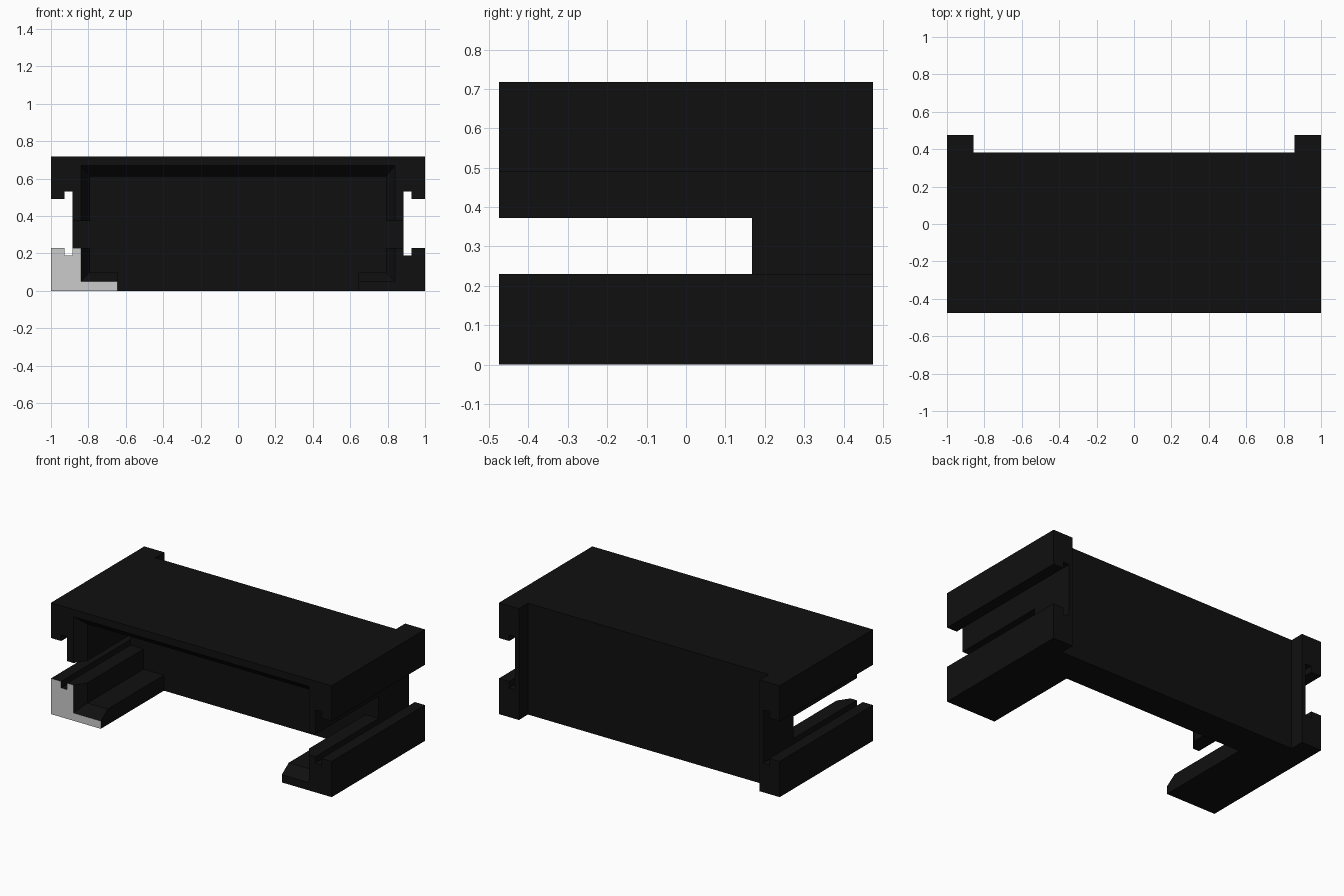
import bpy, bmesh

if "Cube" in bpy.data.objects:
    bpy.data.objects.remove(bpy.data.objects["Cube"])

FRONT, BACK = -0.475, 0.475
REAR_BLOCK = 0.168   # front of the solid rear block
TOP = 0.717


def loft(name, rings):
    """Solid through a series of (y, [(x, z), ...]) cross-sections."""
    bm = bmesh.new()
    loops = [[bm.verts.new((x, y, z)) for x, z in pts] for y, pts in rings]
    n = len(loops[0])
    for a, b in zip(loops, loops[1:]):
        for i in range(n):
            j = (i + 1) % n
            bm.faces.new((a[i], a[j], b[j], b[i]))
    bm.faces.new(loops[0])
    bm.faces.new(loops[-1])
    bmesh.ops.recalc_face_normals(bm, faces=bm.faces)
    me = bpy.data.meshes.new(name)
    bm.to_mesh(me)
    bm.free()
    ob = bpy.data.objects.new(name, me)
    bpy.context.collection.objects.link(ob)
    return ob


def rect(x, z0, z1):
    return [(-x, z0), (x, z0), (x, z1), (-x, z1)]


def material(name, value):
    m = bpy.data.materials.new(name)
    m.diffuse_color = (value, value, value, 1)
    m.use_nodes = True
    m.node_tree.nodes["Principled BSDF"].inputs["Base Color"].default_value = m.diffuse_color
    return m


# Housing body: mirrored outline with a T-slot rail channel on each side
half = [(1, 0), (1, 0.23), (0.927, 0.23), (0.927, 0.188), (0.884, 0.188),
        (0.884, 0.53), (0.927, 0.53), (0.927, 0.49), (1, 0.49), (1, TOP)]
outline = half + [(-x, z) for x, z in reversed(half)]
body = loft("housing", [(FRONT, outline), (BACK, outline)])

# Front cavity with a chamfered mouth, floor opening, side slots, rear recess
cutters = [
    loft("cavity_cutter", [(FRONT - 0.07, rect(0.89, 0.0, 0.73)),
                           (FRONT + 0.07, rect(0.79, 0.10, 0.61)),
                           (REAR_BLOCK, rect(0.79, 0.10, 0.61))]),
    loft("floor_cutter", [(FRONT - 0.2, rect(0.645, -0.2, 0.3)),
                          (REAR_BLOCK, rect(0.645, -0.2, 0.3))]),
    loft("side_slot_cutter", [(FRONT - 0.2, rect(1.2, 0.23, 0.372)),
                              (REAR_BLOCK, rect(1.2, 0.23, 0.372))]),
    loft("rear_recess_cutter", [(0.383, rect(0.858, -0.2, 1)),
                                (BACK + 0.2, rect(0.858, -0.2, 1))]),
]
bpy.context.view_layer.objects.active = body
for c in cutters:
    mod = body.modifiers.new(c.name, 'BOOLEAN')
    mod.operation = 'DIFFERENCE'
    mod.solver = 'EXACT'
    mod.object = c
    bpy.ops.object.modifier_apply(modifier=mod.name)
for c in cutters:
    bpy.data.objects.remove(c)

# Black body, with the left foot's front end left light grey
body.data.materials.clear()
body.data.materials.append(material("black", 0.005))
body.data.materials.append(material("light_grey", 0.8))
for p in body.data.polygons:
    front_end = p.normal.y < -0.99 and p.center.y < FRONT + 0.01
    p.material_index = int(front_end and p.center.x < 0 and p.center.z < 0.23)
    p.use_smooth = False
